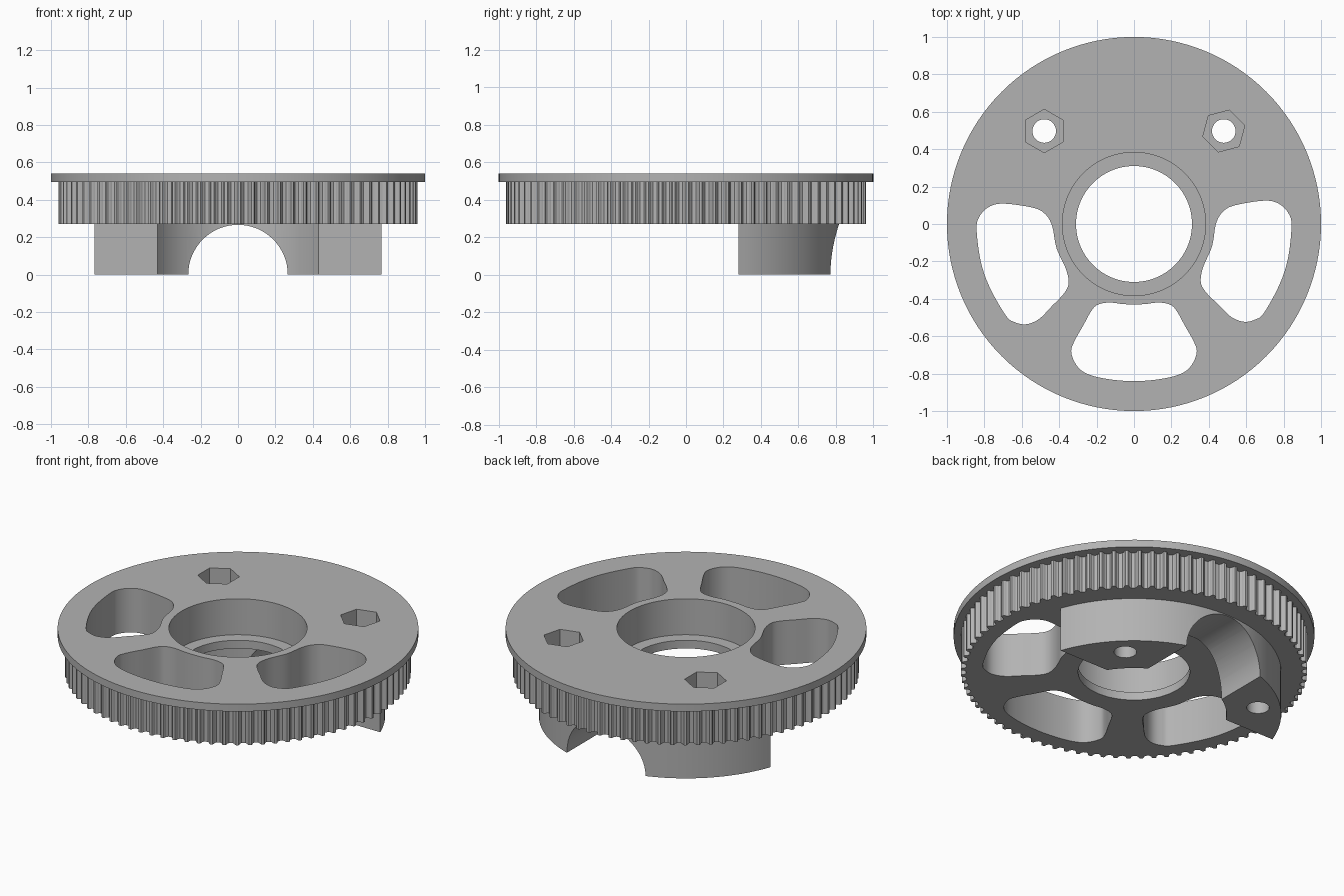
import bpy, bmesh
from math import sin, cos, pi, radians, atan2, sqrt
from mathutils import Vector, Matrix

cube = bpy.data.objects.get("Cube")
if cube:
    bpy.data.objects.remove(cube, do_unlink=True)

grey = bpy.data.materials.new("plain grey")
grey.use_nodes = True
colour = (0.45, 0.45, 0.45, 1)
grey.diffuse_color = colour
grey.node_tree.nodes["Principled BSDF"].inputs["Base Color"].default_value = colour


def prism(name, outline, z0, z1):
    """Extrude a closed outline from z0 to z1."""
    bm = bmesh.new()
    face = bm.faces.new([bm.verts.new((x, y, z0)) for x, y in outline])
    grown = bmesh.ops.extrude_face_region(bm, geom=[face])
    top = [v for v in grown["geom"] if isinstance(v, bmesh.types.BMVert)]
    bmesh.ops.translate(bm, verts=top, vec=(0, 0, z1 - z0))
    bmesh.ops.recalc_face_normals(bm, faces=bm.faces)
    mesh = bpy.data.meshes.new(name)
    bm.to_mesh(mesh)
    bm.free()
    mesh.materials.append(grey)
    obj = bpy.data.objects.new(name, mesh)
    bpy.context.collection.objects.link(obj)
    return obj


def ring(r, n=96, centre=(0, 0), start=0.0):
    return [(centre[0] + r * cos(start + 2 * pi * i / n),
             centre[1] + r * sin(start + 2 * pi * i / n)) for i in range(n)]


def arc(r, a0, a1, n):
    return [(r * cos(a0 + (a1 - a0) * i / n), r * sin(a0 + (a1 - a0) * i / n))
            for i in range(n + 1)]


def smooth_loop(points, steps=5):
    """Closed Catmull-Rom curve through the points."""
    p = [Vector(q) for q in points]
    loop = []
    for i in range(len(p)):
        a, b, c, d = (p[(i + k) % len(p)] for k in (-1, 0, 1, 2))
        for s in range(steps):
            t = s / steps
            q = b + (c - a) * t / 2 + (a - 2.5 * b + 2 * c - d / 2) * t * t \
                + (1.5 * (b - c) + (d - a) / 2) * t ** 3
            loop.append((q.x, q.y))
    return loop


def combine(target, tool, operation):
    mod = target.modifiers.new(operation.lower(), "BOOLEAN")
    mod.operation = operation
    mod.solver = "EXACT"
    mod.object = tool
    bpy.context.view_layer.objects.active = target
    bpy.ops.object.modifier_apply(modifier=mod.name)
    bpy.data.objects.remove(tool, do_unlink=True)


# Toothed belt rim with round-bottomed grooves
TEETH, RIM, DEPTH = 84, 0.96, 0.03
pitch = 2 * pi / TEETH
groove = [(0, 0), (0.2, 0), (0.27, 0.2), (0.32, 0.65), (0.45, 0.95),
          (0.6, 1), (0.75, 0.95), (0.88, 0.65), (0.93, 0.2)]
rim = []
for i in range(TEETH):
    for step, drop in groove:
        a, r = (i + step) * pitch, RIM - DEPTH * drop
        rim.append((r * cos(a), r * sin(a)))
pulley = prism("pulley", rim, 0.27, 0.51)

# Top flange
combine(pulley, prism("flange", ring(1, 128), 0.495, 0.54), "UNION")

# Two mounting feet: a ring sector with an arched channel between them
OUT, INN, FRONT = 0.816, 0.513, 0.28
a_out, a_in = atan2(FRONT, sqrt(OUT**2 - FRONT**2)), atan2(FRONT, sqrt(INN**2 - FRONT**2))
feet = prism("feet", arc(OUT, a_out, pi - a_out, 48) + arc(INN, pi - a_in, a_in, 32), 0, 0.3)
channel = prism("channel", ring(0.266, 64), -1, 1)
channel.data.transform(Matrix.Rotation(pi / 2, 4, "X"))
combine(feet, channel, "DIFFERENCE")
combine(pulley, feet, "UNION")

# Centre bore and bearing seat
combine(pulley, prism("bore", ring(0.31), -0.1, 0.7), "DIFFERENCE")
combine(pulley, prism("bearing_seat", ring(0.383), 0.32, 0.7), "DIFFERENCE")

# Bolt holes with hexagonal nut pockets
for x, turn in ((-0.48, 90), (0.48, 75)):
    combine(pulley, prism("bolt_hole", ring(0.063, 32, (x, 0.497)), -0.1, 0.7), "DIFFERENCE")
    nut = ring(0.116, 6, (x, 0.497), radians(turn))
    combine(pulley, prism("nut_pocket", nut, 0.29, 0.7), "DIFFERENCE")

# Lightening windows: one at the front, one on each side
half = [(0.12, -0.832), (0.235, -0.807), (0.30, -0.765), (0.335, -0.69), (0.32, -0.63),
        (0.27, -0.54), (0.225, -0.46), (0.19, -0.43), (0.13, -0.42), (0.06, -0.428)]
front = [(0, -0.84)] + half + [(0, -0.43)] + [(-x, y) for x, y in reversed(half)]
side = [(0.70, 0.125), (0.78, 0.105), (0.83, 0.05), (0.842, -0.02), (0.822, -0.19),
        (0.775, -0.33), (0.695, -0.475), (0.65, -0.51), (0.59, -0.523), (0.52, -0.497),
        (0.45, -0.43), (0.385, -0.365), (0.357, -0.31), (0.37, -0.23), (0.417, -0.12),
        (0.438, 0.0), (0.475, 0.065), (0.54, 0.10)]
tilt = radians(1.3)
other = [(-x * cos(tilt) - y * sin(tilt), -x * sin(tilt) + y * cos(tilt)) for x, y in side]
other = [(x, y) for x, y in other]
for outline in (front, side, other):
    combine(pulley, prism("window", smooth_loop(outline), -0.1, 0.7), "DIFFERENCE")

# Smooth the round walls, keep the edges crisp
bpy.ops.object.select_all(action="DESELECT")
pulley.select_set(True)
bpy.context.view_layer.objects.active = pulley
bpy.ops.object.shade_smooth_by_angle(angle=radians(30))
